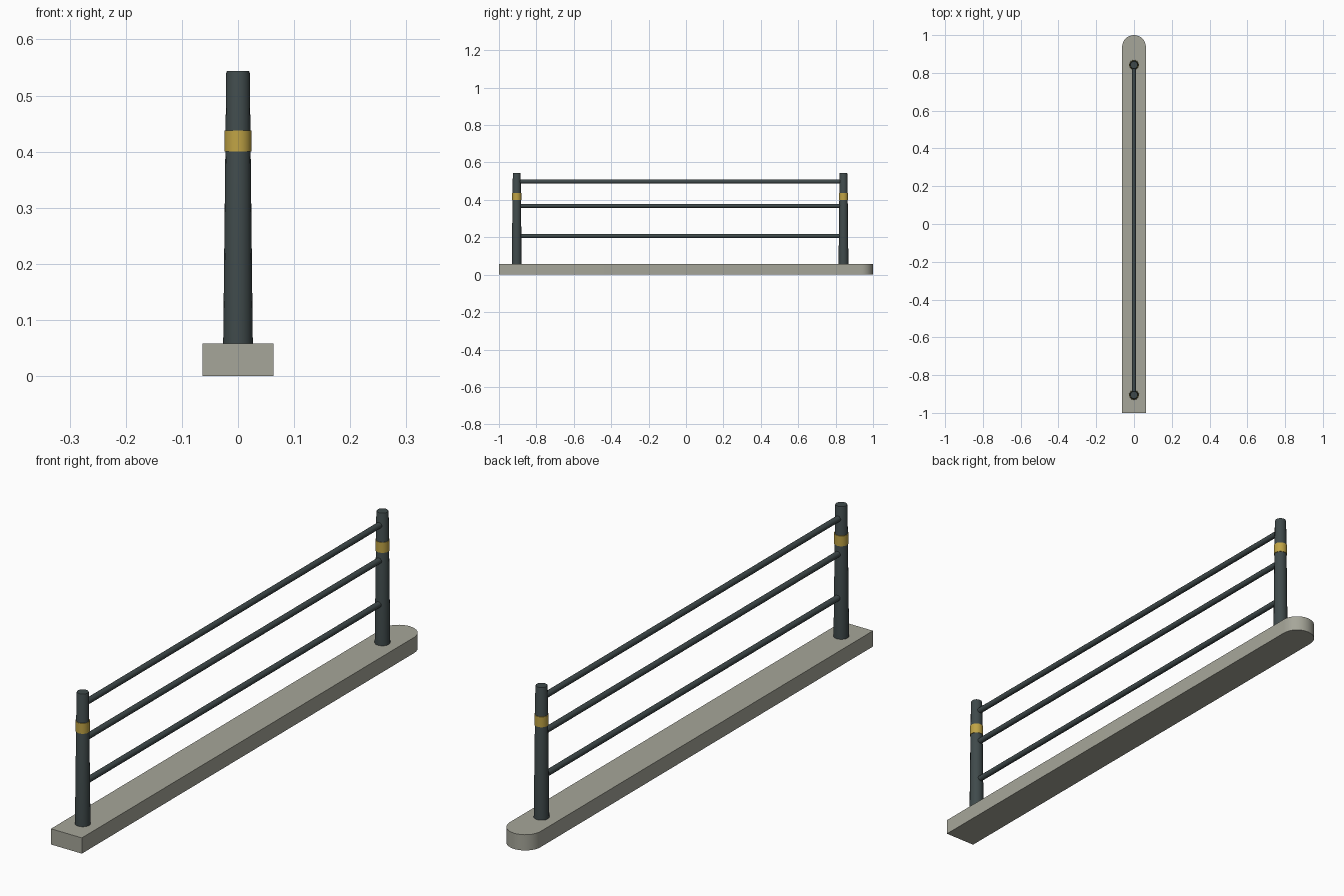
import bpy, bmesh, math

cube = bpy.data.objects.get("Cube")
if cube:
    bpy.data.objects.remove(cube, do_unlink=True)


def material(name, rgb):
    m = bpy.data.materials.new(name)
    m.use_nodes = True
    m.diffuse_color = (*rgb, 1)
    m.node_tree.nodes["Principled BSDF"].inputs["Base Color"].default_value = (*rgb, 1)
    return m


STONE = material("warm grey stone", (0.38, 0.38, 0.32))
IRON = material("dark painted iron", (0.05, 0.068, 0.07))
GOLD = material("gold band", (0.53, 0.37, 0.06))


def finish(bm, name, mat, location=(0, 0, 0)):
    bmesh.ops.recalc_face_normals(bm, faces=bm.faces)
    for f in bm.faces:
        f.smooth = True
    for e in bm.edges:
        e.smooth = e.calc_face_angle(0) < math.radians(35)
    mesh = bpy.data.meshes.new(name)
    bm.to_mesh(mesh)
    bm.free()
    mesh.materials.append(mat)
    ob = bpy.data.objects.new(name, mesh)
    ob.location = location
    bpy.context.collection.objects.link(ob)
    return ob


def lathe(name, profile, mat, location, sides=16):
    """Stack of rings (radius, height) with capped ends."""
    bm = bmesh.new()
    rings = []
    for r, z in profile:
        rings.append([bm.verts.new((r * math.cos(a), r * math.sin(a), z))
                      for a in (2 * math.pi * i / sides for i in range(sides))])
    for low, high in zip(rings, rings[1:]):
        for i in range(sides):
            j = (i + 1) % sides
            bm.faces.new((low[i], low[j], high[j], high[i]))
    bm.faces.new(rings[0][::-1])
    bm.faces.new(rings[-1])
    return finish(bm, name, mat, location)


# Kerb: square at the front, semicircular at the back
HALF, TOP = 0.063, 0.058
outline = [(-HALF, -1), (HALF, -1)]
for i in range(17):
    a = math.pi * i / 16
    outline.append((HALF * math.cos(a), 1 - HALF + HALF * math.sin(a)))
bm = bmesh.new()
base = bm.faces.new([bm.verts.new((x, y, 0)) for x, y in outline])
extruded = bmesh.ops.extrude_face_region(bm, geom=[base], use_keep_orig=True)
bmesh.ops.translate(bm, vec=(0, 0, TOP),
                    verts=[v for v in extruded["geom"] if isinstance(v, bmesh.types.BMVert)])
finish(bm, "kerb_base", STONE)

# Tapered posts, each with a gold band
POSTS = {"front": -0.905, "back": 0.842}
for side, y in POSTS.items():
    lathe(side + "_post", [(0.0265, 0.05), (0.021, 0.54), (0.0195, 0.544)], IRON, (0, y, 0))
    lathe(side + "_post_band", [(0.0245, 0.40), (0.0245, 0.438)], GOLD, (0, y, 0))

# Three horizontal rails running between the posts
length = POSTS["back"] - POSTS["front"]
for name, z in (("lower", 0.207), ("middle", 0.368), ("upper", 0.498)):
    rail = lathe(name + "_rail", [(0.011, 0), (0.011, length)], IRON,
                 (0, POSTS["front"], z), sides=12)
    rail.rotation_euler.x = -math.pi / 2
